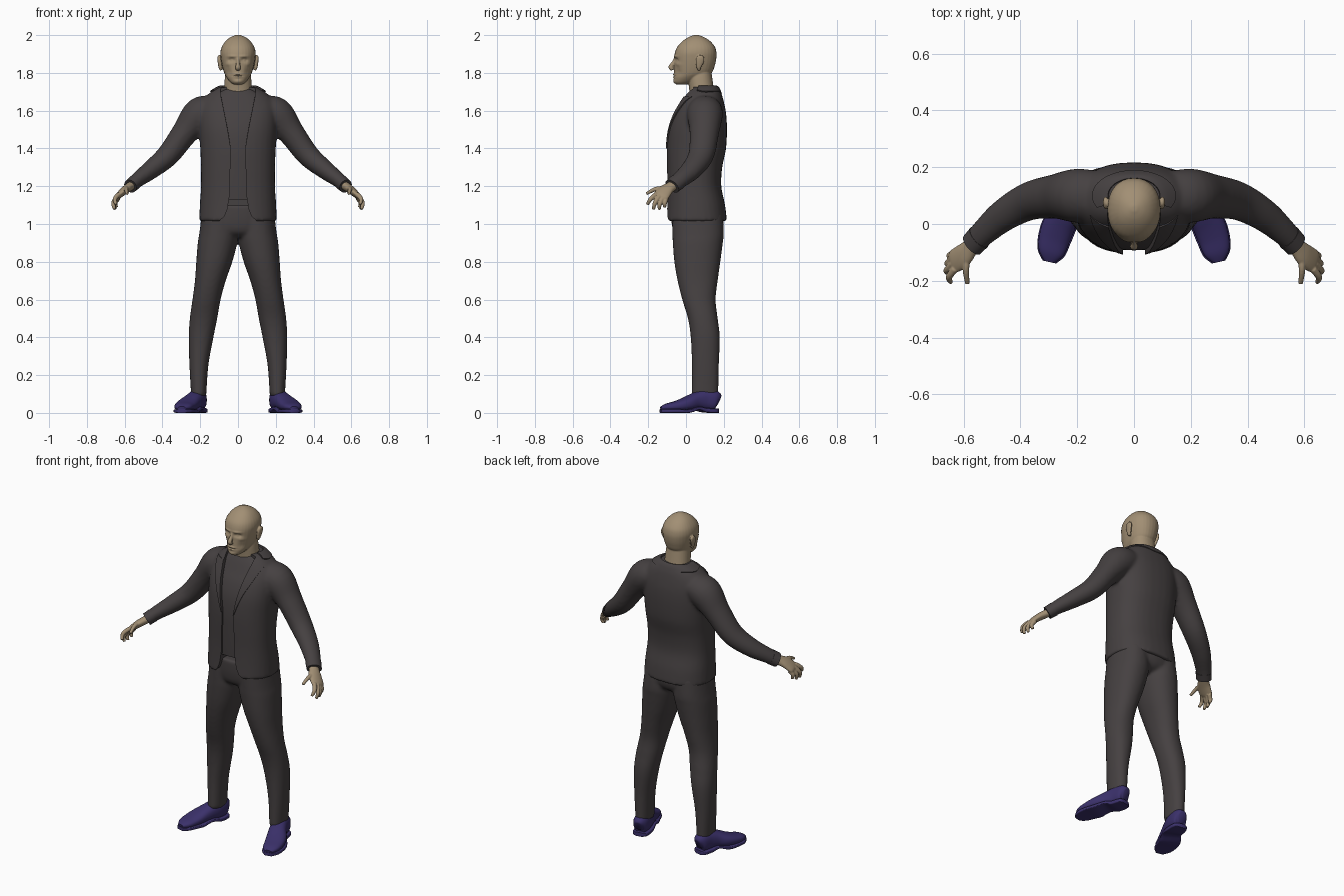
import bpy, bmesh, math
from mathutils import Vector
from mathutils.bvhtree import BVHTree

if "Cube" in bpy.data.objects:
    bpy.data.objects.remove(bpy.data.objects["Cube"])


def material(name, rgb):
    m = bpy.data.materials.new(name)
    m.diffuse_color = (*rgb, 1)
    m.use_nodes = True
    m.node_tree.nodes["Principled BSDF"].inputs["Base Color"].default_value = m.diffuse_color
    return m


CLOTH = material("charcoal cloth", (0.060, 0.052, 0.053))
SKIN = material("tan skin", (0.36, 0.275, 0.175))
LEATHER = material("indigo leather", (0.043, 0.030, 0.145))


def spline(rows, steps=5):
    """Catmull-Rom resampling of rows of numbers."""
    p = [rows[0]] + list(rows) + [rows[-1]]
    out = []
    for i in range(1, len(p) - 2):
        for k in range(steps):
            t = k / steps
            out.append([0.5 * (2 * b + (c - a) * t + (2 * a - 5 * b + 4 * c - d) * t * t
                               + (3 * b - a - 3 * c + d) * t ** 3)
                        for a, b, c, d in zip(*p[i - 1:i + 3])])
    return out + [list(rows[-1])]


def oval(c, u, v, e, n=32):
    pts = []
    for i in range(n):
        a = 2 * math.pi * i / n
        ca, sa = math.cos(a), math.sin(a)
        pts.append(c + u * math.copysign(abs(ca) ** (2 / e), ca) + v * math.copysign(abs(sa) ** (2 / e), sa))
    return pts


def skin_rings(bm, rings, side):
    loops = [[bm.verts.new((p.x * side, p.y, p.z)) for p in r] for r in rings]
    for a, b in zip(loops, loops[1:]):
        for i in range(len(a)):
            j = (i + 1) % len(a)
            bm.faces.new((a[i], a[j], b[j], b[i]))
    bm.faces.new(loops[0])
    bm.faces.new(loops[-1])


def stack(bm, rows, side=1, e=2.2):
    """Horizontal ovals; rows are z, x0, x1, y0, y1."""
    skin_rings(bm, [oval(Vector(((a + b) / 2, (c + d) / 2, z)), Vector(((b - a) / 2, 0, 0)),
                         Vector((0, (d - c) / 2, 0)), e) for z, a, b, c, d in spline(rows)], side)


def tube(bm, rows, side=1, ref=(0, 1, 0), e=2.0):
    """Ovals along a path; rows are x, y, z, radius along ref, radius across."""
    rows = spline(rows)
    pts = [Vector(r[:3]) for r in rows]
    rings = []
    for i, r in enumerate(rows):
        t = (pts[min(i + 1, len(pts) - 1)] - pts[max(i - 1, 0)]).normalized()
        u = Vector(ref)
        u = (u - t * u.dot(t)).normalized()
        rings.append(oval(pts[i], u * r[3], t.cross(u) * r[4], e))
    skin_rings(bm, rings, side)


def finish(name, bm, mat):
    bmesh.ops.recalc_face_normals(bm, faces=bm.faces)
    me = bpy.data.meshes.new(name)
    bm.to_mesh(me)
    bm.free()
    me.materials.append(mat)
    ob = bpy.data.objects.new(name, me)
    bpy.context.collection.objects.link(ob)
    soften(ob)
    return ob


def soften(ob):
    for p in ob.data.polygons:
        p.use_smooth = True
    ob.data.set_sharp_from_angle(angle=math.radians(50))


def bake(ob):
    dg = bpy.context.evaluated_depsgraph_get()
    me = bpy.data.meshes.new_from_object(ob.evaluated_get(dg))
    ob.modifiers.clear()
    ob.data = me
    soften(ob)


def fuse(name, bm, mat, voxel, rounds):
    """Melt overlapping solids into one smooth skin."""
    ob = finish(name, bm, mat)
    m = ob.modifiers.new("melt", 'REMESH')
    m.mode, m.voxel_size = 'VOXEL', voxel
    s = ob.modifiers.new("smooth", 'SMOOTH')
    s.factor, s.iterations = 0.5, rounds
    bake(ob)
    return ob


# jacket: torso and sleeves
bm = bmesh.new()
torso = [(1.015, .206, -.106, .217), (1.1, .202, -.102, .207), (1.2, .196, -.1, .187), (1.3, .196, -.102, .192),
         (1.4, .2, -.102, .212), (1.5, .206, -.092, .217), (1.58, .206, -.067, .213), (1.64, .195, -.035, .202),
         (1.69, .155, -.008, .188), (1.725, .1, .015, .17)]
stack(bm, [(z, -w, w, a, b) for z, w, a, b in torso], e=2.4)
arm = [(.12, .1, 1.61, .085, .07), (.2, .1, 1.58, .095, .092), (.28, .097, 1.485, .078, .07),
       (.37, .08, 1.365, .068, .06), (.46, .03, 1.288, .058, .05), (.53, -.03, 1.235, .048, .04),
       (.567, -.07, 1.203, .043, .035)]
for s in (1, -1):
    tube(bm, arm, s)
jacket = fuse("jacket", bm, CLOTH, .01, 6)

# open front, cut away at the hem
opening = [(.98, .13), (1.02, .095), (1.04, .072), (1.08, .056), (1.15, .045), (1.4, .038), (1.5, .055),
           (1.6, .075), (1.68, .09), (1.78, .1)]
bm = bmesh.new()
outline = [(w, z) for z, w in opening] + [(-w, z) for z, w in reversed(opening)]
face = bm.faces.new([bm.verts.new((x, -.4, z)) for x, z in outline])
ext = bmesh.ops.extrude_face_region(bm, geom=[face])["geom"]
bmesh.ops.translate(bm, verts=[v for v in ext if isinstance(v, bmesh.types.BMVert)], vec=(0, .44, 0))
cutter = finish("opening_cutter", bm, CLOTH)
cutter.hide_render = True

bm = bmesh.new()
bm.from_mesh(jacket.data)
surface = BVHTree.FromBMesh(bm)
bm.free()

cut = jacket.modifiers.new("open", 'BOOLEAN')
cut.operation, cut.object, cut.solver = 'DIFFERENCE', cutter, 'EXACT'
bake(jacket)
bpy.data.objects.remove(cutter)


def plate(name, grid, direction, thick=.007):
    """Thin cloth layer dropped onto the jacket surface."""
    d = Vector(direction)
    bm = bmesh.new()
    rows = []
    for line in grid:
        row = []
        for p in line:
            hit = surface.ray_cast(Vector(p) - d, d)[0]
            row.append(bm.verts.new((hit if hit else Vector(p)) - d * thick))
        rows.append(row)
    for a, b in zip(rows, rows[1:]):
        for i in range(len(a) - 1):
            bm.faces.new((a[i], a[i + 1], b[i + 1], b[i]))
    ob = finish(name, bm, CLOTH)
    flip = sum(p.normal.dot(d) for p in ob.data.polygons) > 0
    if flip:
        ob.data.flip_normals()
    m = ob.modifiers.new("thickness", 'SOLIDIFY')
    m.thickness, m.offset = thick, -1
    bake(ob)


# lapels and collar
edges = spline([(1.4, .039, .043), (1.47, .05, .068), (1.53, .061, .092), (1.6, .075, .125), (1.675, .09, .155)])
for s, side in ((1, "left"), (-1, "right")):
    plate(side + "_lapel", [[(s * (a + (b - a) * k / 4), 0, z) for k in range(5)] for z, a, b in edges], (0, 1, 0))
arc = [math.radians(-28 + 236 * i / 40) for i in range(41)]
plate("collar", [[((.092 + .014 * k) * math.cos(a), .1 + (.062 + .007 * k) * math.sin(a), 1.7) for k in range(5)]
                 for a in arc], (0, 0, -1), .009)

# sleeve cuffs
for s, side in ((1, "left"), (-1, "right")):
    bm = bmesh.new()
    tube(bm, [(.545, -.046, 1.222, .047, .039), (.57, -.073, 1.2, .045, .037)], s)
    finish(side + "_cuff", bm, CLOTH)

# shirt under the jacket
bm = bmesh.new()
stack(bm, [(1.13, -.18, .18, -.088, .17)] + [(z - .012, .012 - w, w - .012, a + .01, b - .012)
                                            for z, w, a, b in torso[2:]], e=2.4)
finish("shirt", bm, CLOTH)

# trousers
bm = bmesh.new()
leg = [(1.06, 0, .19, -.075, .195), (.95, 0, .205, -.072, .2), (.9, .004, .213, -.07, .195),
       (.8, .03, .221, -.062, .182), (.7, .065, .228, -.045, .168), (.6, .092, .241, -.02, .157),
       (.5, .11, .255, .01, .168), (.4, .13, .261, .025, .179), (.25, .157, .257, .031, .174),
       (.09, .168, .248, .03, .17)]
for s in (1, -1):
    stack(bm, leg, s)
stack(bm, [(1.1, -.185, .185, -.08, .18), (1.02, -.198, .198, -.078, .2), (.96, -.17, .17, -.065, .18),
           (.93, -.09, .09, -.03, .12)])
fuse("trousers", bm, CLOTH, .009, 6)

# shoes: upper, sole and heel
upper = [(.203, .172, .06, .03, .02), (.206, .155, .066, .052, .04), (.215, .1, .068, .056, .047),
         (.235, .05, .062, .045, .05), (.262, 0, .047, .036, .057), (.28, -.05, .036, .028, .055),
         (.291, -.1, .03, .02, .045), (.298, -.132, .024, .01, .02)]
lift = [(.012, .012), (.012, .012), (.014, .012), (.024, .009)] + [(.01, .01)] * 4
for s, side in ((1, "left"), (-1, "right")):
    bm = bmesh.new()
    tube(bm, upper, s, (0, 0, 1), 2.4)
    finish(side + "_shoe", bm, LEATHER)
    bm = bmesh.new()
    tube(bm, [(x, y - .002, z, h, w + .004) for (x, y, _, _, w), (z, h) in zip(upper, lift)], s, (0, 0, 1), 6)
    finish(side + "_sole", bm, LEATHER)

# hands: palm, four fingers and thumb
fingers = [[(.63, -.158, 1.157), (.652, -.187, 1.132), (.645, -.205, 1.103)],
           [(.638, -.14, 1.147), (.66, -.164, 1.112), (.653, -.172, 1.078)],
           [(.638, -.122, 1.14), (.657, -.139, 1.105), (.649, -.141, 1.077)],
           [(.633, -.104, 1.138), (.65, -.112, 1.112), (.642, -.113, 1.088)],
           [(.588, -.1, 1.188), (.592, -.16, 1.185), (.587, -.21, 1.16)]]
for s, side in ((1, "left"), (-1, "right")):
    bm = bmesh.new()
    tube(bm, [(.535, -.035, 1.228, .03, .024), (.57, -.075, 1.2, .03, .023), (.602, -.11, 1.177, .041, .021),
              (.632, -.131, 1.15, .042, .016), (.642, -.139, 1.138, .034, .01)], s)
    for f in fingers:
        ref = (1, 0, 0)
        tube(bm, [(*f[0], .013, .013), (*f[1], .0115, .0115), (*f[2], .008, .008)], s, ref)
    fuse(side + "_hand", bm, SKIN, .0032, 3)

# head: skull, neck, nose, ears
bm = bmesh.new()
skull = [(1.738, .022, -.05, .0), (1.75, .04, -.063, .04), (1.775, .06, -.064, .085), (1.8, .073, -.063, .135),
         (1.84, .084, -.062, .153), (1.88, .091, -.062, .161), (1.91, .093, -.058, .161), (1.94, .085, -.045, .152),
         (1.97, .064, -.016, .126), (1.99, .038, .015, .094), (2.001, .01, .045, .065)]
stack(bm, [(z, -w, w, a, b) for z, w, a, b in skull])
stack(bm, [(1.62, -.088, .088, .02, .165), (1.7, -.076, .076, .018, .15), (1.78, -.069, .069, .012, .138),
           (1.84, -.06, .06, .03, .13)])
tube(bm, [(0, -.052, 1.885, .008, .008), (0, -.066, 1.855, .01, .009), (0, -.08, 1.83, .013, .014),
          (0, -.07, 1.817, .008, .014)])
for s in (1, -1):
    tube(bm, [(.088, .07, 1.815, .008, .008), (.094, .068, 1.83, .013, .009), (.099, .073, 1.86, .022, .009),
              (.1, .077, 1.882, .02, .009), (.097, .078, 1.893, .008, .006)], s)
head = fuse("head", bm, SKIN, .0038, 4)

# face modelling: x, z, spread x, spread z, push along y
features = [(.034, 1.868, .018, .010, .013), (.033, 1.867, .009, .006, -.006), (.03, 1.888, .024, .006, -.005),
            (0, 1.792, .02, .005, -.006), (0, 1.778, .017, .005, -.006), (0, 1.785, .024, .0022, .005),
            (0, 1.755, .02, .01, -.004), (.05, 1.805, .014, .02, .005), (.055, 1.845, .014, .01, -.004)]
for v in head.data.vertices:
    if v.co.y < .02 and v.co.z > 1.735:
        x, z = abs(v.co.x), v.co.z
        fade = min(1, (.02 - v.co.y) / .03)
        v.co.y += fade * sum(d * math.exp(-((x - a) / sx) ** 2 - ((z - c) / sz) ** 2) for a, c, sx, sz, d in features)
soften(head)
